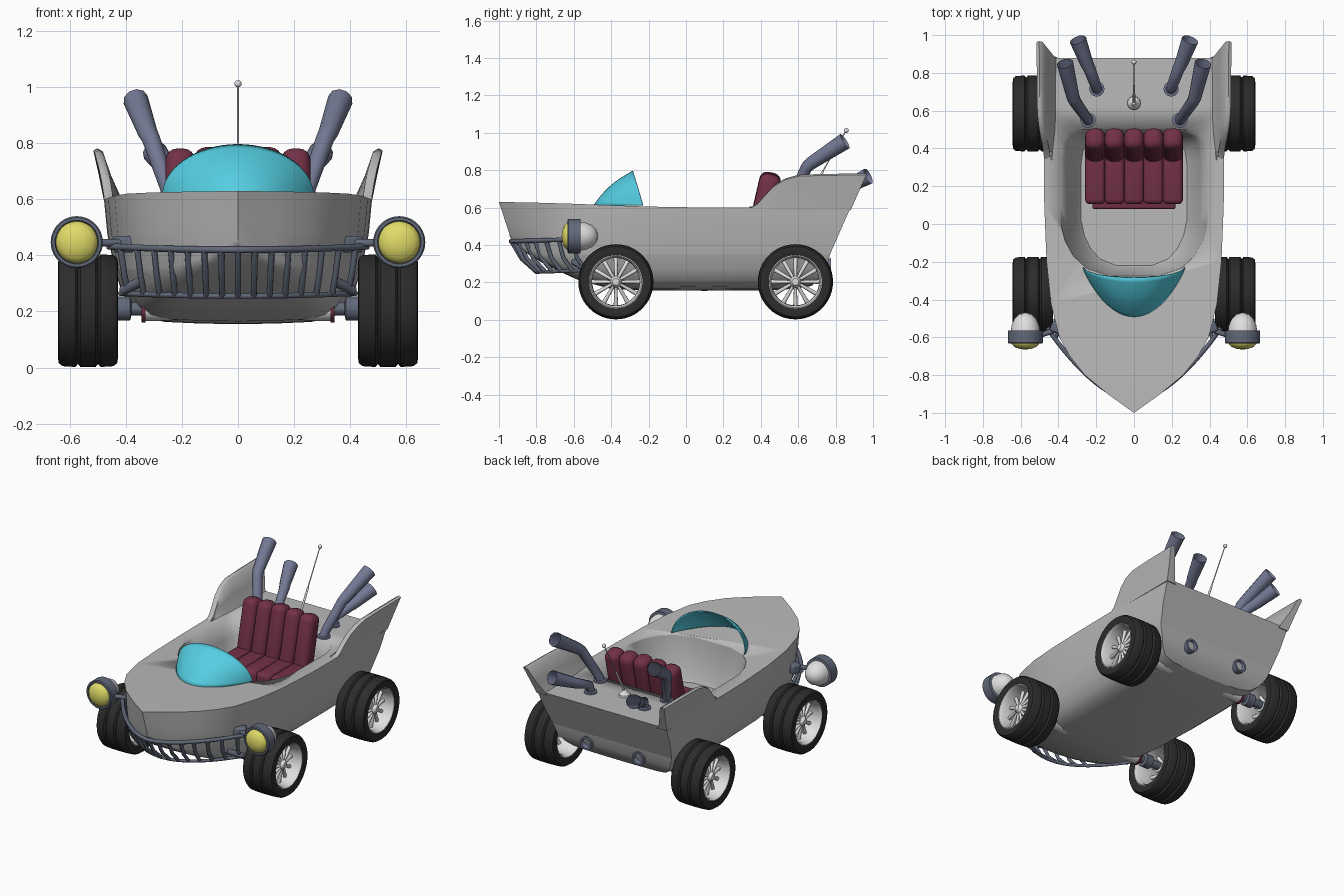
import bpy, bmesh
from math import sin, cos, pi, radians
from mathutils import Vector

old = bpy.data.objects.get("Cube")
if old:
    bpy.data.objects.remove(old)


def material(name, rgb):
    m = bpy.data.materials.new(name)
    m.use_nodes = True
    m.diffuse_color = (*rgb, 1)
    m.node_tree.nodes["Principled BSDF"].inputs["Base Color"].default_value = (*rgb, 1)
    return m


GREY = material("body grey", (0.49, 0.49, 0.49))
WHITE = material("enamel white", (0.75, 0.74, 0.74))
RED = material("dark red leather", (0.17, 0.03, 0.06))
METAL = material("dark steel", (0.12, 0.14, 0.19))
PIPE = material("blue steel", (0.17, 0.19, 0.29))
BLACK = material("tyre black", (0.025, 0.025, 0.025))
YELLOW = material("lamp yellow", (0.75, 0.71, 0.14))
CYAN = material("windscreen cyan", (0.09, 0.62, 0.76))


def finish(name, bm, mat, loc=(0, 0, 0), rot=(0, 0, 0), angle=35):
    bmesh.ops.remove_doubles(bm, verts=bm.verts, dist=0.0002)
    bmesh.ops.dissolve_degenerate(bm, edges=bm.edges, dist=0.0002)
    bmesh.ops.recalc_face_normals(bm, faces=bm.faces)
    me = bpy.data.meshes.new(name)
    bm.to_mesh(me)
    bm.free()
    ob = bpy.data.objects.new(name, me)
    bpy.context.collection.objects.link(ob)
    ob.location, ob.rotation_euler = loc, rot
    me.materials.append(mat)
    bpy.ops.object.select_all(action='DESELECT')
    bpy.context.view_layer.objects.active = ob
    ob.select_set(True)
    bpy.ops.object.shade_smooth_by_angle(angle=radians(angle))
    return ob


def loft(rings, bm=None, closed=True, caps=False):
    """Skin a list of equal-length point rings."""
    bm = bm or bmesh.new()
    rows = [[bm.verts.new(p) for p in ring] for ring in rings]
    n = len(rows[0])
    for a, b in zip(rows, rows[1:]):
        for i in range(n if closed else n - 1):
            j = (i + 1) % n
            bm.faces.new((a[i], a[j], b[j], b[i]))
    if caps:
        bm.faces.new(rows[0])
        bm.faces.new(rows[-1])
    return bm


def lathe(name, profile, mat, loc, rot, closed=False, steps=40):
    """Turn (radius, height) points about local z."""
    rings = [[(r * cos(2 * pi * k / steps), r * sin(2 * pi * k / steps), h)
              for k in range(steps)] for r, h in profile]
    return finish(name, loft(rings + rings[:1] if closed else rings), mat, loc, rot)


def tube(name, pts, radius, mat, scale=None, caps=True):
    cu = bpy.data.curves.new(name, 'CURVE')
    cu.dimensions = '3D'
    cu.bevel_depth, cu.bevel_resolution, cu.use_fill_caps = radius, 3, caps
    sp = cu.splines.new('POLY')
    sp.points.add(len(pts) - 1)
    for i, p in enumerate(pts):
        sp.points[i].co = (*p, 1)
        sp.points[i].radius = scale[i] if scale else 1
    cu.materials.append(mat)
    ob = bpy.data.objects.new(name, cu)
    bpy.context.collection.objects.link(ob)
    return ob


def box(name, size, mat, loc, rot=(0, 0, 0), bevel=0.02):
    bm = bmesh.new()
    bmesh.ops.create_cube(bm, size=1)
    bmesh.ops.scale(bm, vec=size, verts=bm.verts)
    bmesh.ops.bevel(bm, geom=bm.edges[:], offset=bevel, segments=4, profile=0.5, affect='EDGES')
    return finish(name, bm, mat, loc, rot, 50)


# Hull stations: deck y, chine y, keel y, half width, deck z, chine z, keel z
stations = [(-1, -.945, -.93, 0, .63, .46, .43), (-.9, -.88, -.86, .14, .628, .39, .36),
            (-.8, -.79, -.77, .26, .626, .36, .305), (-.7, -.69, -.67, .34, .623, .35, .255),
            (-.6, -.59, -.57, .395, .62, .35, .21), (-.42, -.42, -.4, .44, .613, .35, .165),
            (-.2, -.2, -.2, .463, .605, .35, .157), (.1, .1, .1, .475, .6, .35, .155),
            (.4, .4, .36, .478, .6, .35, .157), (.62, .6, .52, .476, .6, .35, .16),
            (.88, .77, .67, .472, .6, .35, .18)]
bm = bmesh.new()
sections = []
for yd, yc, yk, w, zt, zc, zk in stations:
    levels = [(w, yd, zt), (w * .975, (yd + yc) / 2, (zt + zc) / 2), (w * .92, yc, zc)]
    for xf, t in ((.87, .4), (.8, .7), (.71, .88), (.55, .96), (.28, .99), (0, 1)):
        levels.append((w * xf, yc + (yk - yc) * t * t, zc + (zk - zc) * t))
    sections.append(levels + [(-x, y, z) for x, y, z in reversed(levels)])
loft(sections, bm)
end = [bm.verts.new(p) for p in sections[-1]]
for i in range(len(end) // 2 - 1):
    bm.faces.new((end[i], end[i + 1], end[-2 - i], end[-1 - i]))
hull = finish("hull", bm, GREY, angle=28)

# Cockpit opening cut out of the hull, narrowing to the floor
half = [(.15, .505), (.28, .5), (.34, .475), (.375, .43), (.389, .35), (.388, 0),
        (.365, -.09), (.32, -.17), (.25, -.235), (.13, -.275)]
outline = half + [(-x, y) for x, y in reversed(half)]
rings = [[(x * s, .12 + (y - .12) * t, z) for x, y in outline]
         for s, t, z in ((.72, .86, .33), (.78, .9, .36), (.9, .97, .5), (1, 1, .6), (1.02, 1.01, .7))]
cutter = finish("cockpit_cutter", loft(rings, caps=True), GREY)
cutter.hide_render = True
cut = hull.modifiers.new("cockpit", 'BOOLEAN')
cut.operation, cut.solver, cut.object = 'DIFFERENCE', 'EXACT', cutter
bpy.context.view_layer.objects.active = hull
bpy.ops.object.modifier_apply(modifier="cockpit")
bpy.data.objects.remove(cutter)

# Sharp crease along the chine and across the transom
for e in hull.data.edges:
    if all(abs(hull.data.vertices[i].co.z - .35) < .001 for i in e.vertices):
        e.use_edge_sharp = True

# Windscreen shell
screen = []
for k in range(11):
    v = k / 10
    screen.append([(.27 * cos(u), -.23 - .055 * sin(u) - sin(u) ** 2 * (.21 * (1 - v) + .015 * sin(pi * v)),
                    .612 + sin(u) * (.185 * v + .012 * sin(pi * v)))
                   for u in (pi * i / 32 for i in range(33))])
windscreen = finish("windscreen", loft(screen, closed=False), CYAN)
windscreen.modifiers.new("glass", 'SOLIDIFY').thickness = 0.006

# Seat with five padded channels, the outer ones slightly lower
for i in range(-2, 3):
    drop = .005 * abs(i)
    box("seat_back", (.106, .115, .36), RED, (i * .103, .418, .612 - drop), (radians(-13), 0, 0), .042)
    box("seat_cushion", (.106, .31, .12), RED, (i * .103, .26, .425), bevel=.025)
box("seat_base", (.44, .3, .08), RED, (0, .23, .36), bevel=.01)

# Antenna
lathe("antenna_base", [(.036, 0), (.034, .015), (.014, .035), (.009, .05), (0, .05)], WHITE,
      (0, .64, .598), (0, 0, 0))
tube("antenna_rod", [(0, .64, .63), (0, .73, .79), (0, .735, .8), (0, .855, 1.01)], .007, WHITE,
     (1, .9, .5, .4))
lathe("antenna_ball", [(.013 * sin(pi * i / 8), -.013 * cos(pi * i / 8)) for i in range(9)],
      WHITE, (0, .857, 1.012), (0, 0, 0), steps=16)


# Front bumper rails and bars
def rail_point(x, top):
    if top:
        return Vector((x, -.935 + .385 * (abs(x) / .46) ** 1.7, .42 + .012 * (x / .46) ** 2))
    return Vector((x, -.8 + .3 * (x / .42) ** 2, .255 + .01 * (x / .42) ** 2))


tube("bumper_top_rail", [rail_point(.46 * i / 16, True) for i in range(-16, 17)], .012, METAL)
tube("bumper_low_rail", [rail_point(.42 * i / 16, False) for i in range(-16, 17)], .01, METAL)
for i in range(-7, 8):
    a, b = rail_point(i * .06, True), rail_point(i * .056, False)
    mid = (a + b) / 2 + Vector((0, -.012, -.012))
    tube("bumper_bar", [a, mid, b], .011, METAL)

tyre = [(.142, -.1), (.17, -.107), (.188, -.104), (.198, -.09), (.201, -.045), (.19, -.036),
        (.201, -.027), (.201, .027), (.19, .036), (.201, .045), (.198, .09), (.188, .104),
        (.17, .107), (.142, .1)]
rim = [(.148, -.098), (.148, .098), (.138, .1), (.128, .08), (.126, -.08), (.138, -.1)]
hub = [(0, .075), (.018, .075), (.03, .06), (.034, .02), (.034, -.03), (0, -.03)]

for s in (1, -1):
    side = (0, s * pi / 2, 0)
    # Wheels and axle ends
    for pos, y in (("front", -.375), ("rear", .585)):
        c = Vector((s * .535, y, .203))
        lathe(pos + "_tyre", tyre, BLACK, c, side, True, 48)
        lathe(pos + "_rim", rim, WHITE, c, side, True, 48)
        lathe(pos + "_hub", hub, WHITE, c, side, steps=24)
        for k in range(12):
            a = 2 * pi * k / 12
            d = Vector((0, cos(a), sin(a)))
            tube(pos + "_spoke", [c + d * .028 + Vector((s * .05, 0, 0)),
                                  c + d * .13 + Vector((s * .025, 0, 0))], .01, WHITE, (.8, 1.2))
        lathe(pos + "_axle_shaft", [(0, .3), (.024, .3), (.024, .38), (.043, .385), (.043, .435),
                                    (.026, .44), (.026, .52), (0, .52)], METAL, (0, y, .21), side, steps=24)
        lathe(pos + "_axle_ring", [(0, .33), (.049, .33), (.049, .345), (0, .345)], RED, (0, y, .21), side)
        lathe(pos + "_axle_housing", [(.04, .2), (.044, .3), (.044, .332), (0, .332)], WHITE, (0, y, .21), side)

    # Headlights on arms
    c, facing = (s * .575, -.597, .447), (pi / 2, 0, 0)
    lathe("headlight_ring", [(.072, .02), (.078, .036), (.088, .036), (.093, .03), (.093, -.032),
                             (.07, -.035)], METAL, c, facing, True)
    lathe("headlight_lens", [(.077, .015), (.073, .038), (.058, .054), (.03, .064), (0, .068)],
          YELLOW, c, facing)
    lathe("headlight_shell", [(.077, -.03), (.073, -.06), (.058, -.095), (.032, -.12), (0, -.128)],
          WHITE, c, facing)
    tube("headlight_arm", [(s * .38, -.55, .445), (s * .5, -.59, .445)], .014, METAL)
    box("headlight_bracket", (.08, .06, .06), METAL, (s * .4, -.55, .44), (0, 0, s * .4), .012)
    tube("bumper_stay", [(s * .34, -.6, .31), (s * .41, -.54, .275)], .018, METAL)

    # Exhaust stacks and tail pipes
    tube("tall_exhaust", [(s * .24, .545, .59), (s * .25, .56, .64), (s * .31, .645, .815),
                          (s * .322, .67, .838), (s * .365, .85, .955)],
         .045, PIPE, (.62, .62, .72, .78, 1), False)
    tube("short_exhaust", [(s * .195, .712, .59), (s * .2, .725, .65), (s * .235, .82, .69),
                           (s * .25, .85, .705), (s * .297, .975, .768)],
         .045, PIPE, (.62, .62, .72, .78, 1), False)
    for x, y in ((.243, .55), (.197, .715)):
        lathe("exhaust_collar", [(.04, 0), (.04, .012), (.02, .016)], PIPE, (s * x, y, .597), (0, 0, 0))
    lathe("tail_pipe", [(0, .1), (.03, .1), (.03, .015), (.04, .012), (.044, -.03), (.032, -.03),
                        (.028, 0), (0, 0)], PIPE, (s * .19, .745, .285), facing, steps=24)

    # Tail fin: base y, top y, top z, outward lean
    fin = []
    for yb, yt, z, lean in ((.34, .34, .598, 0), (.38, .385, .625, .003), (.41, .425, .67, .01),
                            (.45, .47, .718, .02), (.5, .53, .755, .03), (.57, .6, .775, .036),
                            (.7, .74, .78, .038), (.88, .968, .782, .04)):
        th = .03 + .35 * lean
        zb, o = .585, .476
        my, mz = (yb + yt) / 2, (zb + z) / 2
        fin.append([(s * p[0], p[1], p[2]) for p in (
            (o, yb, zb), (o + lean * .5, my, mz), (o + lean, yt - .004, z - .008),
            (o + lean - .014, yt, z), (o + lean - .032, yt - .004, z - .01),
            (o + lean * .5 - th, my, mz), (o - th * 1.35, yb, zb + .02), (o - th * 1.6, yb, zb))])
    finish("tail_fin", loft(fin, caps=True), GREY, angle=55)
